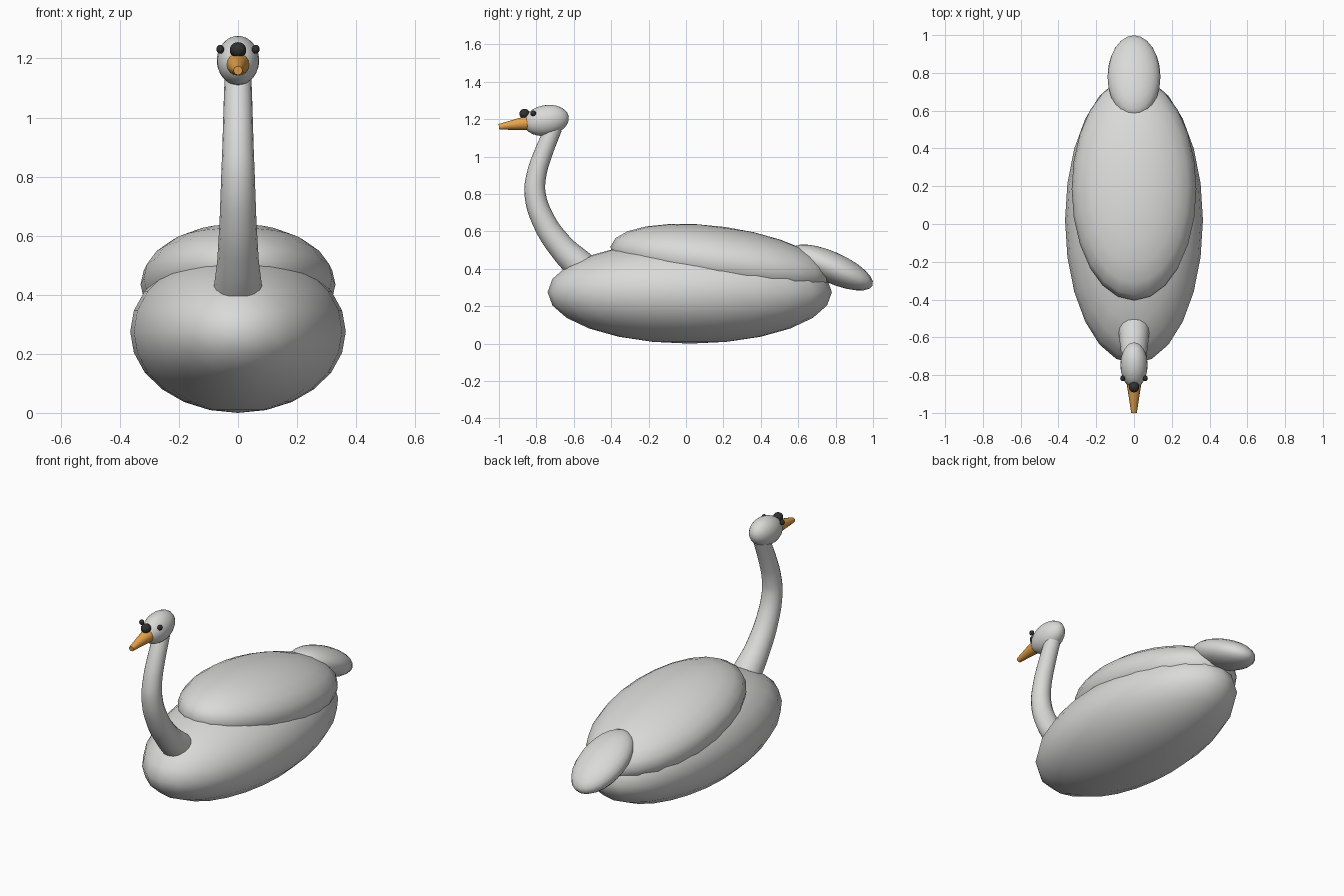
import bpy
import math
from mathutils import Vector

if "Cube" in bpy.data.objects:
    bpy.data.objects.remove(bpy.data.objects["Cube"])


def material(name, rgb):
    m = bpy.data.materials.new(name)
    m.diffuse_color = (*rgb, 1.0)
    m.use_nodes = True
    m.node_tree.nodes["Principled BSDF"].inputs["Base Color"].default_value = m.diffuse_color
    return m


FEATHER = material("pale feather", (0.70, 0.70, 0.69))
ORANGE = material("orange", (0.80, 0.37, 0.07))
BLACK = material("black", (0.03, 0.03, 0.03))


def finish(obj, name, mat, angle=45):
    obj.name = name
    obj.data.materials.clear()
    obj.data.materials.append(mat)
    bpy.ops.object.select_all(action='DESELECT')
    obj.select_set(True)
    bpy.context.view_layer.objects.active = obj
    bpy.ops.object.shade_smooth_by_angle(angle=math.radians(angle))
    return obj


def ellipsoid(name, centre, radii, mat, tilt=0, segments=24, rings=12):
    # tilt in degrees about x; positive raises the back end
    bpy.ops.mesh.primitive_uv_sphere_add(segments=segments, ring_count=rings, radius=1,
                                         location=centre, rotation=(math.radians(tilt), 0, 0))
    obj = bpy.context.object
    obj.scale = radii
    bpy.ops.object.transform_apply(location=False, rotation=False, scale=True)
    return finish(obj, name, mat)


# Body, folded wings, tail and head
ellipsoid("body", (0, 0.02, 0.275), (0.365, 0.76, 0.275), FEATHER)
ellipsoid("folded_wings", (0, 0.185, 0.435), (0.33, 0.595, 0.19), FEATHER, tilt=-8)
ellipsoid("tail", (0, 0.78, 0.407), (0.14, 0.238, 0.083), FEATHER, tilt=-24)
ellipsoid("head", (0, -0.747, 1.193), (0.072, 0.122, 0.082), FEATHER, tilt=10)

# Neck: tapered tube along an S curve
path = [(-0.50, 0.36, 0.088), (-0.58, 0.43, 0.081), (-0.67, 0.52, 0.070),
        (-0.763, 0.66, 0.062), (-0.807, 0.80, 0.057), (-0.80, 0.90, 0.053),
        (-0.77, 1.00, 0.050), (-0.707, 1.153, 0.045)]
curve = bpy.data.curves.new("neck", 'CURVE')
curve.dimensions = '3D'
curve.bevel_depth = 1.0
curve.bevel_resolution = 6
curve.resolution_u = 4
curve.use_fill_caps = True
spline = curve.splines.new('BEZIER')
spline.bezier_points.add(len(path) - 1)
for p, (y, z, r) in zip(spline.bezier_points, path):
    p.co = (0, y, z)
    p.radius = r
    p.handle_left_type = p.handle_right_type = 'AUTO'
neck = bpy.data.objects.new("neck", curve)
bpy.context.collection.objects.link(neck)
bpy.ops.object.select_all(action='DESELECT')
neck.select_set(True)
bpy.context.view_layer.objects.active = neck
bpy.ops.object.convert(target='MESH')
finish(bpy.context.object, "neck", FEATHER)

# Beak: blunt cone pointing forward and slightly down
base, tip = Vector((0, -0.83, 1.182)), Vector((0, -1.0, 1.159))
axis = tip - base
bpy.ops.mesh.primitive_cone_add(vertices=16, radius1=0.041, radius2=0.015, depth=axis.length,
                                location=(base + tip) / 2)
beak = bpy.context.object
beak.rotation_euler = axis.to_track_quat('Z', 'Y').to_euler()
finish(beak, "beak", ORANGE)

# Beak knob and eyes
ellipsoid("beak_knob", (0, -0.863, 1.229), (0.028, 0.028, 0.026), BLACK, segments=16, rings=10)
for side, sx in (("left", 1), ("right", -1)):
    ellipsoid(side + "_eye", (sx * 0.060, -0.817, 1.231), (0.013, 0.015, 0.015), BLACK,
              segments=12, rings=8)
